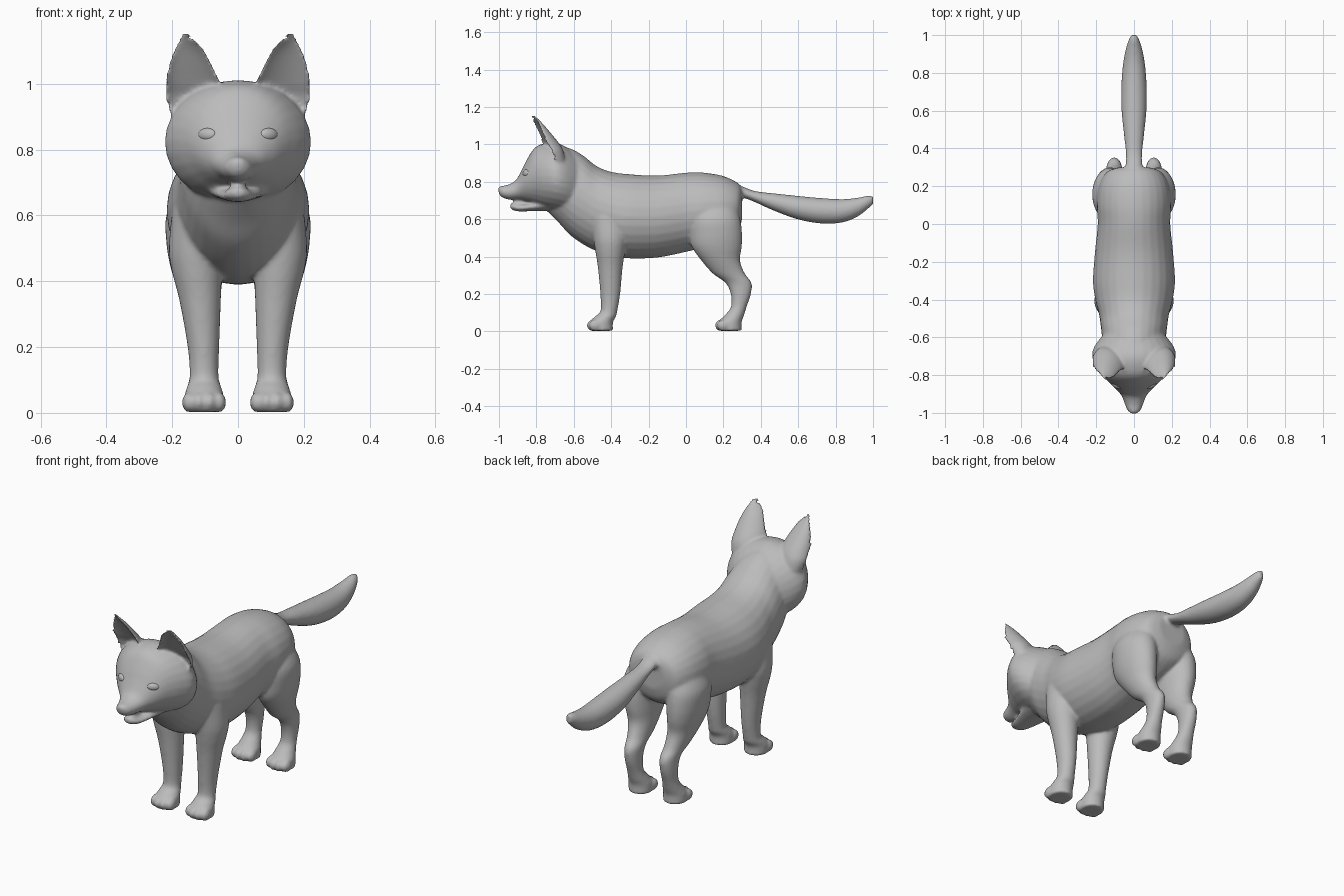
import bpy, bmesh, math
from mathutils import Matrix, Vector

fur = bpy.data.materials.new("plain_grey")
fur.diffuse_color = (0.5, 0.5, 0.5, 1)


def refine(rows, steps=5):
    """Catmull-Rom interpolation between the given cross-sections."""
    out = []
    for i in range(len(rows) - 1):
        p = [rows[max(0, min(len(rows) - 1, i + k))] for k in (-1, 0, 1, 2)]
        for s in range(steps):
            t = s / steps
            out.append([0.5 * (2 * b + (c - a) * t + (2 * a - 5 * b + 4 * c - d) * t * t
                               + (3 * b - a - 3 * c + d) * t ** 3) for a, b, c, d in zip(*p)])
    return out + [list(rows[-1])]


def loft(bm, rows, point, n=28):
    """Skin closed rings; point(row, angle) gives each vertex."""
    rings = [[bm.verts.new(point(r, 2 * math.pi * k / n)) for k in range(n)] for r in refine(rows)]
    faces = [bm.faces.new((a[k], a[(k + 1) % n], b[(k + 1) % n], b[k]))
             for a, b in zip(rings, rings[1:]) for k in range(n)]
    faces += [bm.faces.new(rings[0]), bm.faces.new(rings[-1])]
    bmesh.ops.recalc_face_normals(bm, faces=faces)


def along_y(r, a):      # row: y, top, bottom, half width
    return (r[3] * math.cos(a), r[0], (r[1] + r[2]) / 2 + (r[1] - r[2]) / 2 * math.sin(a))


def along_z(side):      # row: z, centre x, centre y, half width, half depth
    return lambda r, a: (side * (r[1] + r[3] * math.cos(a)), r[2] + r[4] * math.sin(a), r[0])


def ear_ring(side):     # row: z, inner x, outer x, rim y, depth; hollow at the front
    def point(r, a):
        c, s = math.cos(a), math.sin(a)
        depth = r[4] * (s if s > 0 else -0.45 * s)
        return (side * ((r[1] + r[2]) / 2 + (r[2] - r[1]) / 2 * c), r[3] + depth + 0.012 * c, r[0])
    return point


def ball(bm, loc, size, yaw=0):
    m = Matrix.Translation(loc) @ Matrix.Rotation(yaw, 4, 'Z') @ Matrix.Diagonal((*size, 1))
    bmesh.ops.create_uvsphere(bm, u_segments=24, v_segments=14, radius=1, matrix=m)


def finish(bm, name):
    me = bpy.data.meshes.new(name)
    bm.to_mesh(me)
    bm.free()
    me.materials.append(fur)
    me.shade_smooth()
    ob = bpy.data.objects.new(name, me)
    bpy.context.collection.objects.link(ob)
    return ob


skin = bmesh.new()

# Torso and neck
loft(skin, [(.30, .765, .60, .08), (.275, .795, .53, .145), (.2, .83, .48, .185),
            (.1, .848, .45, .197), (0, .848, .425, .192), (-.15, .833, .395, .207),
            (-.3, .84, .39, .217), (-.4, .853, .405, .205), (-.48, .885, .43, .185),
            (-.55, .94, .465, .175), (-.62, .978, .515, .165), (-.68, .98, .58, .14),
            (-.74, .9, .64, .09)], along_y)

# Head and muzzle
loft(skin, [(-.56, .93, .62, .14), (-.64, .985, .63, .205), (-.70, 1.01, .64, .222),
            (-.76, 1.005, .655, .195), (-.81, .98, .675, .158), (-.85, .92, .69, .122),
            (-.88, .86, .7, .09), (-.91, .808, .703, .066), (-.95, .785, .705, .05),
            (-.985, .777, .717, .036), (-1.0, .765, .735, .018)], along_y)

# Lower jaw
loft(skin, [(-.72, .72, .645, .10), (-.82, .69, .643, .07), (-.89, .68, .641, .05),
            (-.925, .685, .648, .034), (-.94, .682, .66, .016)], along_y)

# Tail
loft(skin, [(.22, .80, .72, .05), (.3, .775, .715, .045), (.37, .75, .69, .043),
            (.47, .738, .645, .053), (.6, .724, .598, .066), (.73, .712, .576, .067),
            (.84, .707, .583, .059), (.92, .715, .615, .045), (.97, .725, .653, .03),
            (1.0, .725, .68, .015)], along_y)

for side in (-1, 1):
    # Ears
    loft(skin, [(.86, .10, .18, -.70, .05), (.90, .08, .203, -.715, .07),
                (.96, .055, .222, -.74, .085), (1.0, .052, .222, -.765, .09),
                (1.05, .072, .214, -.785, .07), (1.10, .10, .198, -.803, .045),
                (1.135, .13, .183, -.818, .026), (1.155, .15, .174, -.828, .015)], ear_ring(side))
    # Front leg
    loft(skin, [(.62, .12, -.41, .08, .10), (.5, .13, -.405, .08, .09),
                (.43, .125, -.405, .076, .08), (.34, .115, -.405, .063, .066),
                (.2, .105, -.405, .048, .053), (.11, .103, -.412, .044, .045),
                (.08, .103, -.43, .052, .056), (.05, .103, -.452, .06, .062),
                (.003, .103, -.452, .06, .062)], along_z(side))
    # Hind leg
    loft(skin, [(.68, .11, .15, .07, .11), (.6, .125, .155, .093, .135),
                (.52, .128, .16, .09, .14), (.45, .125, .165, .082, .133),
                (.38, .118, .185, .068, .104), (.31, .11, .228, .052, .086),
                (.26, .105, .28, .043, .07), (.2, .105, .293, .04, .054),
                (.13, .104, .282, .04, .042), (.085, .103, .258, .05, .052),
                (.05, .103, .236, .06, .062), (.003, .103, .236, .06, .062)], along_z(side))
    # Toes
    for y in (-.497, .188):
        for k, dx in enumerate((-.046, -.016, .016, .046)):
            back = .012 if k in (0, 3) else 0
            ball(skin, (side * .103 + dx, y + back, .032), (.021, .034, .031))

# Nose and tongue
ball(skin, (0, -.982, .758), (.03, .024, .02))
ball(skin, (0, -.885, .685), (.026, .045, .014))

# Fuse every part into one smooth skin
body = finish(skin, "body")
fuse = body.modifiers.new("fuse", 'REMESH')
fuse.mode = 'VOXEL'
fuse.voxel_size = .008
fuse.use_smooth_shade = True
relax = body.modifiers.new("relax", 'SMOOTH')
relax.factor = .5
relax.iterations = 6

# Eyes
for side, label in ((-1, "right"), (1, "left")):
    bm = bmesh.new()
    ball(bm, (side * .092, -.851, .845), (.032, .018, .021), side * .55)
    finish(bm, label + "_eye")
